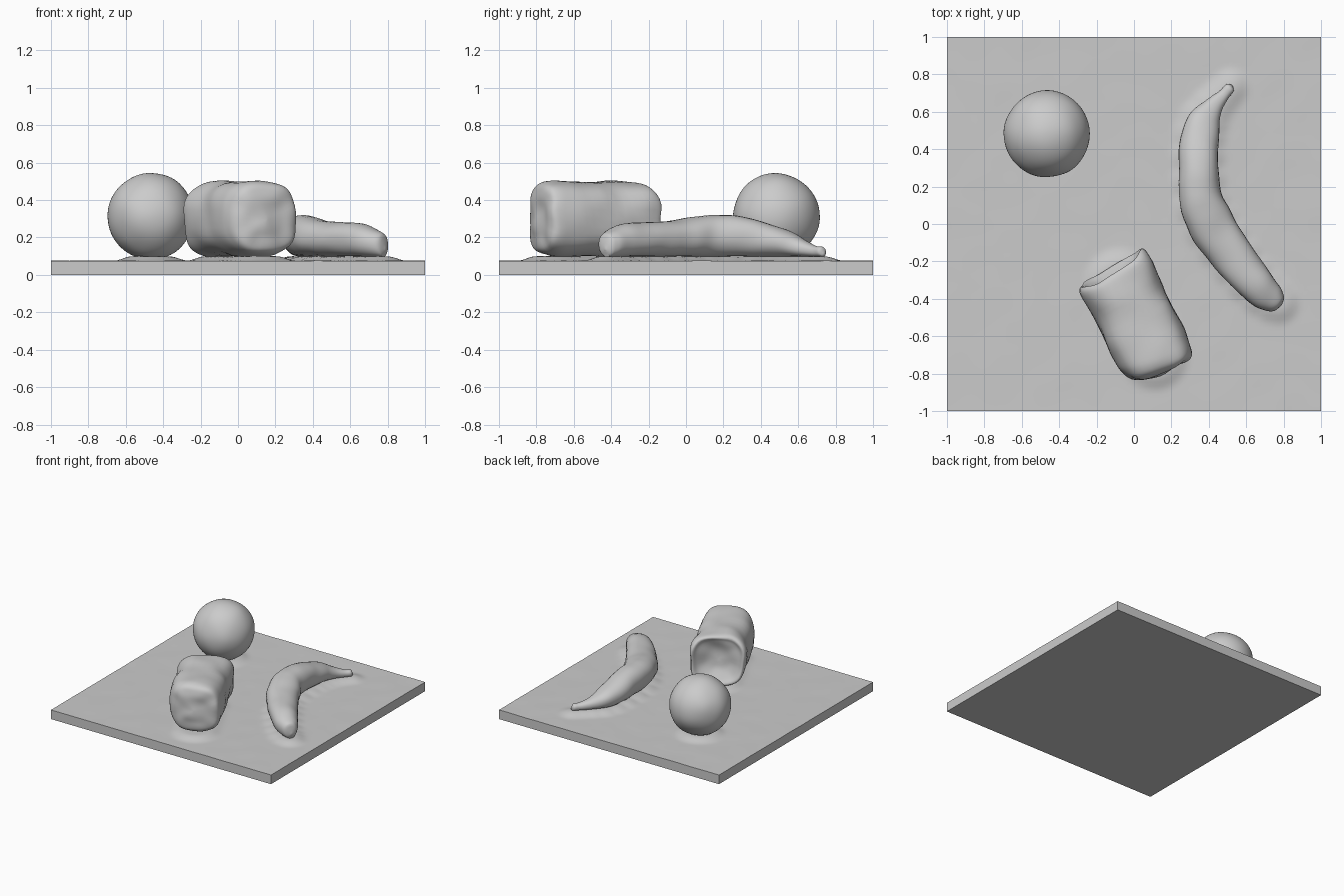
import bpy, bmesh, math
from mathutils import Vector, noise

if "Cube" in bpy.data.objects:
    bpy.data.objects.remove(bpy.data.objects["Cube"])

grey = bpy.data.materials.new("plain grey")
grey.use_nodes = True
GREY = (0.6, 0.6, 0.6, 1)
grey.diffuse_color = GREY
grey.node_tree.nodes["Principled BSDF"].inputs["Base Color"].default_value = GREY


def finish(bm, name, angle):
    bmesh.ops.recalc_face_normals(bm, faces=bm.faces)
    me = bpy.data.meshes.new(name)
    bm.to_mesh(me)
    bm.free()
    me.materials.append(grey)
    ob = bpy.data.objects.new(name, me)
    bpy.context.collection.objects.link(ob)
    bpy.ops.object.select_all(action='DESELECT')
    ob.select_set(True)
    bpy.context.view_layer.objects.active = ob
    bpy.ops.object.shade_smooth_by_angle(angle=math.radians(angle))
    return ob


def smooth_rows(rows, steps):
    """Catmull-Rom interpolation of rows of numbers."""
    pts = [rows[0]] + list(rows) + [rows[-1]]
    out = []
    for a, b, c, d in zip(pts, pts[1:], pts[2:], pts[3:]):
        for k in range(steps):
            t = k / steps
            out.append([0.5 * (2*q + (r-p)*t + (2*p-5*q+4*r-s)*t*t + (3*q-p-3*r+s)*t**3)
                        for p, q, r, s in zip(a, b, c, d)])
    out.append(list(rows[-1]))
    return out


def lumps(p, size, amount):
    return amount * noise.noise(p * size)


def loft(name, rings, angle):
    """Skin closed rings of points and cap both ends."""
    bm = bmesh.new()
    vs = [[bm.verts.new(p) for p in ring] for ring in rings]
    n = len(vs[0])
    for a, b in zip(vs, vs[1:]):
        for i in range(n):
            j = (i + 1) % n
            bm.faces.new((a[i], a[j], b[j], b[i]))
    bm.faces.new(vs[0])
    bm.faces.new(vs[-1])
    return finish(bm, name, angle)


def section(n, power):
    """Unit rounded-square outline."""
    for i in range(n):
        a = 2 * math.pi * i / n
        c, s = math.cos(a), math.sin(a)
        yield (math.copysign(abs(c) ** (2 / power), c),
               math.copysign(abs(s) ** (2 / power), s))


# Curved fruit: x, y, half width, top height
fruit = [
    (0.525, 0.74, 0.006, 0.13), (0.512, 0.727, 0.028, 0.15), (0.48, 0.69, 0.031, 0.155),
    (0.425, 0.63, 0.052, 0.185), (0.375, 0.55, 0.088, 0.235), (0.35, 0.45, 0.102, 0.27),
    (0.345, 0.3, 0.106, 0.312), (0.358, 0.13, 0.115, 0.32), (0.41, 0.0, 0.125, 0.303),
    (0.49, -0.12, 0.117, 0.285), (0.58, -0.24, 0.108, 0.28), (0.67, -0.345, 0.094, 0.27),
    (0.74, -0.40, 0.074, 0.24), (0.778, -0.424, 0.045, 0.215), (0.79, -0.432, 0.004, 0.18)]
path = smooth_rows(fruit, 5)
rings = []
for i, (x, y, w, top) in enumerate(path):
    a, b = path[max(i - 1, 0)], path[min(i + 1, len(path) - 1)]
    side = Vector((b[1] - a[1], a[0] - b[0], 0)).normalized()
    low = 0.098
    mid, h = (top + low) / 2, (top - low) / 2
    if i == 0 or i == len(path) - 1:
        h = 0.006
    elif i < 5 or i > len(path) - 6:
        h = min(h, w * 1.15)
    ring = []
    for u, v in section(28, 2.2):
        p = Vector((x, y, mid)) + side * w * u + Vector((0, 0, h * v))
        k = 1 + lumps(p, 9, 0.05)
        ring.append(Vector((x, y, mid)) + (p - Vector((x, y, mid))) * k)
    rings.append(ring)
loft("curved_fruit", rings, 50)

# Chunky log: distance along axis, radius factor; first rows form the dented back end
profile = [
    (0.225, 0.01), (0.215, 0.4), (0.18, 0.75), (0.155, 0.9), (0.16, 0.98), (0.2, 1.02),
    (0.32, 1.0), (0.5, 1.0), (0.66, 1.0), (0.725, 0.97), (0.765, 0.88), (0.78, 0.7),
    (0.782, 0.4), (0.785, 0.01)]
axis, across, up = Vector((0.44, -0.9, 0)), Vector((0.9, 0.44, 0)), Vector((0, 0, 1))
rings = []
for d, r in smooth_rows(profile, 4):
    front, back = max(0, (d - 0.5) / 0.28), max(0, (0.4 - d) / 0.25)
    ring = []
    for u, v in section(40, 2.6):
        u, v = u * r, v * r
        along = d - 0.06 * front * max(0, -u) ** 2 - 0.02 * back * u
        along += 0.05 * back * max(0, v) ** 2
        p = across * (0.205 * u - 0.21) + axis * along + up * (0.3 + 0.2 * v)
        k = lumps(p, 7, 0.014)
        ring.append(p + (across * u + up * v) * k + axis * lumps(p, 10, 0.012))
    rings.append(ring)
loft("log_piece", rings, 50)

# Round fruit, slightly lumpy with a flattened base
centre = Vector((-0.465, 0.482, 0.313))
bm = bmesh.new()
bmesh.ops.create_icosphere(bm, subdivisions=5, radius=0.231)
for v in bm.verts:
    v.co = centre + v.co * (1 + lumps(v.co, 7, 0.02))
    v.co.z = max(v.co.z, 0.094)
finish(bm, "round_fruit", 50)


# Square board whose top swells slightly under each item
def swell(x, y):
    p = Vector((x, y, 0))
    near = [(p - Vector((centre.x, centre.y, 0))).length - 0.10]
    q = p - across * -0.21
    t = min(max(q.dot(axis), 0.25), 0.68)
    near.append((q - axis * t).length - 0.10)
    near += [(p - Vector((f[0], f[1], 0))).length - f[2] * 0.6 for f in path[::4]]
    k = min(max(1 - min(near) / 0.1, 0), 1)
    return 0.024 * k * k * (3 - 2 * k)


bm = bmesh.new()
bmesh.ops.create_grid(bm, x_segments=90, y_segments=90, size=1)
rim = [e for e in bm.edges if e.is_boundary]
walls = bmesh.ops.extrude_edge_only(bm, edges=rim)["geom"]
lower = {g for g in walls if isinstance(g, bmesh.types.BMVert)}
for v in bm.verts:
    if v in lower:
        v.co.z = 0
    else:
        v.co.z = 0.075 + swell(v.co.x, v.co.y) + lumps(v.co.copy(), 6, 0.0015)
bmesh.ops.holes_fill(bm, edges=[e for e in bm.edges if e.is_boundary], sides=0)
finish(bm, "board", 40)
